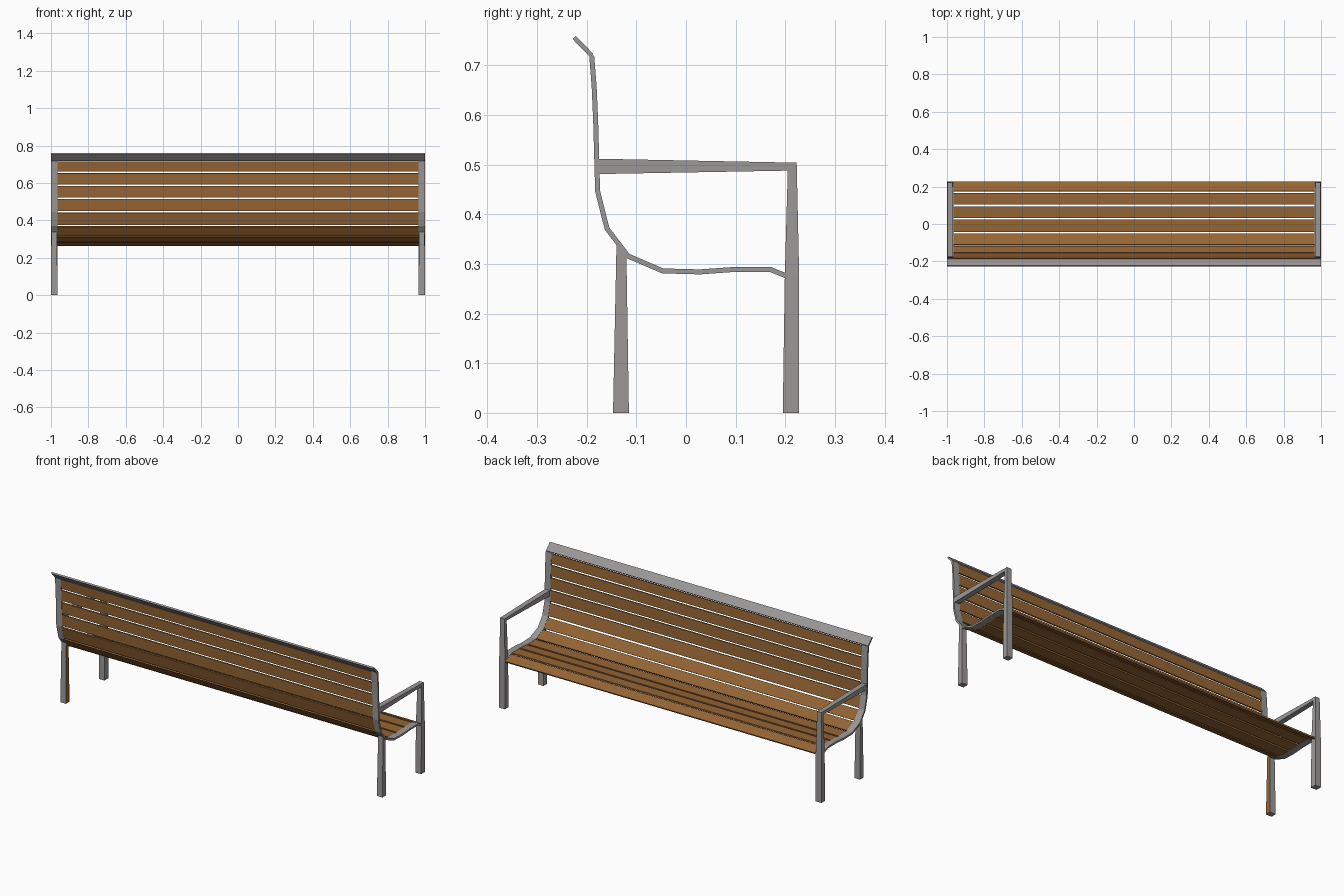
import bpy, bmesh
from mathutils import Vector

if "Cube" in bpy.data.objects:
    bpy.data.objects.remove(bpy.data.objects["Cube"])

wood = bpy.data.materials.new("wood")
wood.diffuse_color = (0.30, 0.13, 0.035, 1)
wood.use_nodes = True
wood.node_tree.nodes["Principled BSDF"].inputs["Base Color"].default_value = wood.diffuse_color
steel = bpy.data.materials.new("steel")
steel.diffuse_color = (0.33, 0.31, 0.31, 1)
steel.use_nodes = True
steel.node_tree.nodes["Principled BSDF"].inputs["Base Color"].default_value = steel.diffuse_color


def make(name, rings, mat):
    """Skin a list of equally sized vertex rings into a closed solid."""
    bm = bmesh.new()
    vs = [[bm.verts.new(p) for p in r] for r in rings]
    n = len(vs[0])
    for a, b in zip(vs, vs[1:]):
        for i in range(n):
            j = (i + 1) % n
            bm.faces.new((a[i], a[j], b[j], b[i]))
    bm.faces.new(vs[0])
    bm.faces.new(vs[-1])
    bmesh.ops.recalc_face_normals(bm, faces=bm.faces)
    me = bpy.data.meshes.new(name)
    bm.to_mesh(me)
    bm.free()
    me.materials.append(mat)
    ob = bpy.data.objects.new(name, me)
    bpy.context.collection.objects.link(ob)
    return ob


def strip(name, path, x0, x1, t, mat):
    """Flat bar of thickness t following a (y, z) path with mitred bends."""
    pts = [Vector(p) for p in path]
    dirs = [(b - a).normalized() for a, b in zip(pts, pts[1:])]
    rings = []
    for i, p in enumerate(pts):
        d0, d1 = dirs[max(i - 1, 0)], dirs[min(i, len(dirs) - 1)]
        d = (d0 + d1).normalized()
        o = Vector((-d.y, d.x)) * (t / 2 / d.dot(d1))
        a, b = p + o, p - o
        rings.append([(x0, *a), (x1, *a), (x1, *b), (x0, *b)])
    return make(name, rings, mat)


def beam(name, sections, s, mat=steel):
    """Tapered bar: each section is (x inner, x outer, (y, z), (y, z))."""
    rings = [[(s * xi, *a), (s * xo, *a), (s * xo, *b), (s * xi, *b)]
             for xi, xo, a, b in sections]
    return make(name, rings, mat)


# side profile of the backrest and seat, from top to front edge
profile = [(-0.190, 0.720), (-0.185, 0.657), (-0.182, 0.588), (-0.180, 0.518),
           (-0.178, 0.446), (-0.159, 0.371), (-0.117, 0.316), (-0.047, 0.286),
           (0.028, 0.284), (0.098, 0.289), (0.170, 0.289), (0.226, 0.266)]

# flared top rail across the full width
strip("top_rail", [(-0.225, 0.756), profile[0]], -1, 1, 0.009, steel)

# one wooden slat per profile segment, with small gaps
for i, (a, b) in enumerate(zip(profile, profile[1:])):
    a, b = Vector(a), Vector(b)
    g = (b - a).normalized() * 0.005
    end = b if i == len(profile) - 2 else b - g
    strip(f"slat_{i + 1}", [a + g, end], -0.965, 0.965, 0.008, wood)

for s, side in ((-1, "left"), (1, "right")):
    # curved side bar
    lo, hi = sorted((s * 0.964, s))
    strip(f"side_bar_{side}", profile[:-1] + [(0.204, 0.275)], lo, hi, 0.010, steel)
    # rear leg, cut to meet the curve
    leg = beam(f"rear_leg_{side}", [
        (0.965, 1.0, (-0.147, 0), (-0.115, 0)),
        (0.968, 0.998, (-0.140, 0.342), (-0.120, 0.318))], s)
    if s < 0:
        # wooden inner face on the left rear leg
        leg.data.materials.append(wood)
        for p in leg.data.polygons:
            if p.normal.x > 0.9:
                p.material_index = 1
    # front leg rising to the armrest
    beam(f"front_leg_{side}", [
        (0.965, 1.0, (0.195, 0), (0.228, 0)),
        (0.965, 1.0, (0.199, 0.275), (0.228, 0.275)),
        (0.970, 0.997, (0.205, 0.488), (0.223, 0.504))], s)
    # armrest
    beam(f"armrest_{side}", [
        (0.968, 0.998, (-0.181, 0.481), (-0.181, 0.512)),
        (0.970, 0.997, (0.205, 0.488), (0.223, 0.504))], s)
